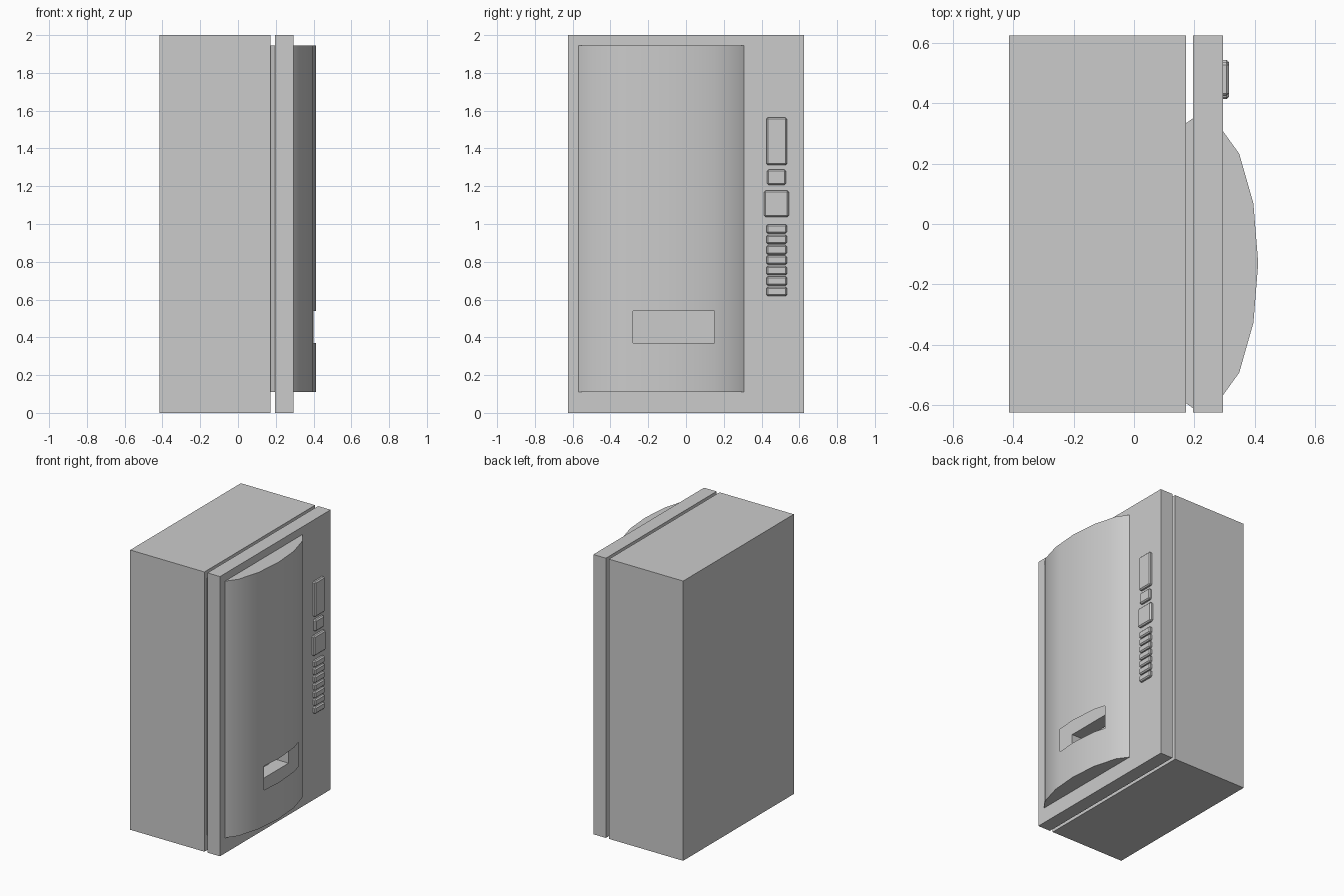
import bpy, bmesh
from mathutils import Vector

if "Cube" in bpy.data.objects:
    bpy.data.objects.remove(bpy.data.objects["Cube"])


def finish(name, bm):
    bmesh.ops.recalc_face_normals(bm, faces=bm.faces[:])
    me = bpy.data.meshes.new(name)
    bm.to_mesh(me)
    bm.free()
    ob = bpy.data.objects.new(name, me)
    bpy.context.collection.objects.link(ob)
    return ob


def box(name, x, y, z, bevel=0):
    bm = bmesh.new()
    bmesh.ops.create_cube(bm, size=1)
    for v in bm.verts:
        for i, (lo, hi) in enumerate((x, y, z)):
            v.co[i] = lo if v.co[i] < 0 else hi
    ob = finish(name, bm)
    if bevel:
        m = ob.modifiers.new("bevel", 'BEVEL')
        m.width, m.segments = bevel, 1
    return ob


SLOT_Y, SLOT_Z = (-0.28, 0.15), (0.37, 0.54)
PANEL_Z = (0.11, 1.945)

# cabinet and door, with the delivery slot cut through the door
cabinet = box("cabinet", (-0.415, 0.172), (-0.625, 0.625), (0, 2))
door = box("door", (0.196, 0.295), (-0.625, 0.625), (0, 2))
cutter = box("slot_cutter", (0.1, 0.5), SLOT_Y, SLOT_Z)
cutter.hide_render = True
cutter.display_type = 'WIRE'
for part in (cabinet, door):
    m = part.modifiers.new("slot", 'BOOLEAN')
    m.operation, m.solver, m.object = 'DIFFERENCE', 'EXACT', cutter

# bowed front panel: half profile (x, distance from centre line), mirrored
half = [(0.396, 0.198), (0.349, 0.363), (0.295, 0.438), (0.265, 0.475),
        (0.196, 0.481), (0.172, 0.464), (0.15, 0.44)]
centre = -0.13
outline = ([(x, centre - d) for x, d in reversed(half)] + [(0.412, centre)]
           + [(x, centre + d) for x, d in half])
bm = bmesh.new()
rings = [[bm.verts.new((x, y, z)) for x, y in outline] for z in PANEL_Z]
for a, b, c, d in zip(rings[0], rings[0][1:], rings[1][1:], rings[1]):
    bm.faces.new((a, b, c, d))
for ring in rings:
    bm.faces.new(ring)
bmesh.ops.recalc_face_normals(bm, faces=bm.faces[:])

# slot opening in the hollow panel
for axis, limits in ((1, SLOT_Y), (2, SLOT_Z)):
    for value in limits:
        n = Vector((0, 0, 0))
        n[axis] = 1
        side = [f for f in bm.faces if abs(f.normal.z) < 0.5]
        geom = side + list({e for f in side for e in f.edges}) + list({v for f in side for v in f.verts})
        bmesh.ops.bisect_plane(bm, geom=geom, plane_co=n * value, plane_no=n)
hole = []
for f in bm.faces:
    c = f.calc_center_median()
    if c.x > 0.33 and abs(f.normal.z) < 0.5 and SLOT_Y[0] < c.y < SLOT_Y[1] and SLOT_Z[0] < c.z < SLOT_Z[1]:
        hole.append(f)
bmesh.ops.delete(bm, geom=hole, context='FACES')
me = bpy.data.meshes.new("front_panel")
bm.to_mesh(me)
bm.free()
panel = bpy.data.objects.new("front_panel", me)
bpy.context.collection.objects.link(panel)
bpy.context.view_layer.objects.active = panel
panel.select_set(True)
bpy.ops.object.shade_smooth_by_angle(angle=0.7)

# control column: display, coin plate, note reader, selection buttons
DEPTH = (0.28, 0.315)
box("display", DEPTH, (0.425, 0.535), (1.312, 1.563), 0.008)
box("coin_plate", DEPTH, (0.429, 0.529), (1.207, 1.288), 0.008)
box("note_reader", DEPTH, (0.414, 0.544), (1.036, 1.178), 0.008)
for i in range(7):
    z = 0.974 - i * 0.0552
    box(f"button_{i + 1}", DEPTH, (0.425, 0.535), (z - 0.024, z + 0.024), 0.008)
